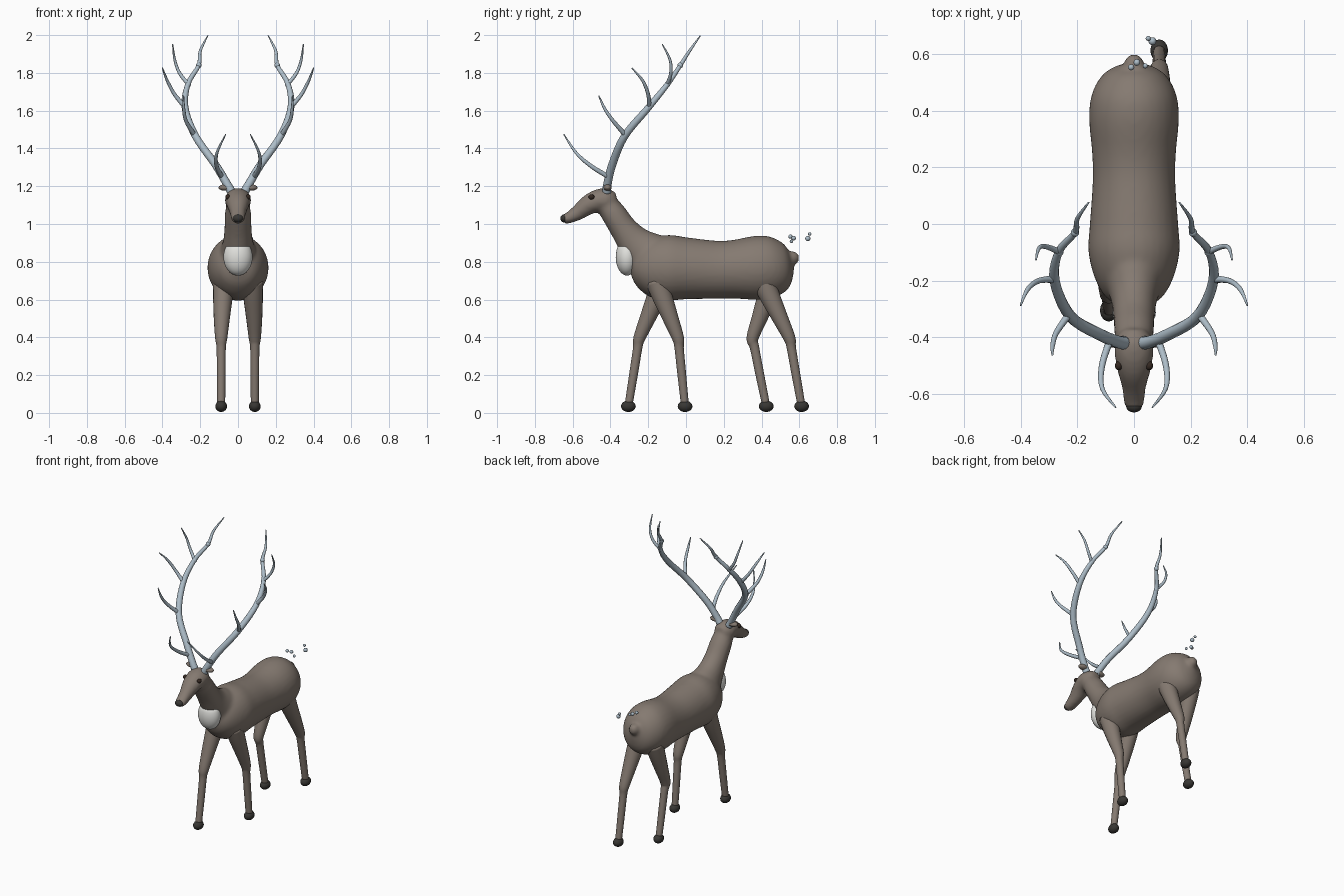
import bpy, bmesh, math
from mathutils import Vector, Matrix

if "Cube" in bpy.data.objects:
    bpy.data.objects.remove(bpy.data.objects["Cube"])


def material(name, rgb):
    m = bpy.data.materials.new(name)
    m.diffuse_color = (*rgb, 1)
    m.use_nodes = True
    m.node_tree.nodes["Principled BSDF"].inputs["Base Color"].default_value = m.diffuse_color
    return m


FUR = material("brown fur", (0.235, 0.195, 0.165))
ANTLER = material("pale blue antler", (0.42, 0.51, 0.58))
WHITE = material("white chest", (0.75, 0.75, 0.72))
DARK = material("dark hoof", (0.04, 0.038, 0.034))
EYE = material("dark brown eye", (0.035, 0.022, 0.016))


def spline(rows, steps):
    """Smooth interpolation through rows of numbers."""
    out = []
    for i in range(len(rows) - 1):
        p0, p1 = rows[max(i - 1, 0)], rows[i]
        p2, p3 = rows[i + 1], rows[min(i + 2, len(rows) - 1)]
        for s in range(steps):
            t = s / steps
            out.append([0.5 * (2 * b + (c - a) * t + (2 * a - 5 * b + 4 * c - d) * t * t
                               + (3 * b - a - 3 * c + d) * t ** 3)
                        for a, b, c, d in zip(p0, p1, p2, p3)])
    out.append(list(rows[-1]))
    return out


def loft(bm, rows, sides=16, steps=4):
    """Closed tube through rows of (x, y, z, side radius, up radius)."""
    rows = spline(rows, steps)
    pts = [Vector(r[:3]) for r in rows]
    rings = []
    for i, r in enumerate(rows):
        tan = (pts[min(i + 1, len(pts) - 1)] - pts[max(i - 1, 0)]).normalized()
        side = Vector((1, 0, 0))
        side = (side - tan * side.dot(tan)).normalized()
        up = tan.cross(side)
        ring = []
        for k in range(sides):
            a = 2 * math.pi * k / sides
            ring.append(bm.verts.new(pts[i] + side * math.cos(a) * max(r[3], 0.002)
                                     + up * math.sin(a) * max(r[4], 0.002)))
        rings.append(ring)
    for a, b in zip(rings, rings[1:]):
        for k in range(sides):
            n = (k + 1) % sides
            bm.faces.new((a[k], a[n], b[n], b[k]))
    bm.faces.new(rings[0][::-1])
    bm.faces.new(rings[-1])


def ball(bm, loc, size, seg=20):
    mat = Matrix.Translation(loc) @ Matrix.Diagonal((*size, 1))
    bmesh.ops.create_uvsphere(bm, u_segments=seg, v_segments=seg // 2 + 2, radius=1, matrix=mat)


def finish(name, bm, mat):
    bmesh.ops.recalc_face_normals(bm, faces=bm.faces)
    me = bpy.data.meshes.new(name)
    for f in bm.faces:
        f.smooth = True
    bm.to_mesh(me)
    bm.free()
    me.materials.append(mat)
    ob = bpy.data.objects.new(name, me)
    bpy.context.collection.objects.link(ob)
    return ob


def ball_object(name, loc, size, mat, seg=20):
    bm = bmesh.new()
    ball(bm, loc, size, seg)
    return finish(name, bm, mat)


# Body: torso, neck, head and tail blended into one skin
TORSO = [(-.295, .76, .025, .03), (-.268, .762, .09, .09), (-.2, .765, .135, .15),
         (-.1, .768, .161, .174), (0, .765, .156, .164), (.15, .758, .146, .154),
         (.25, .76, .148, .155), (.38, .768, .159, .17), (.47, .775, .145, .157),
         (.535, .785, .1, .112), (.567, .79, .03, .035)]
NECK = [(-.13, .79, .11, .13), (-.2, .84, .1, .122), (-.27, .9, .08, .094),
        (-.33, .975, .072, .073), (-.38, 1.05, .07, .067), (-.43, 1.12, .058, .058)]
HEAD = [(-.37, 1.125, .04, .04), (-.41, 1.125, .066, .062), (-.455, 1.125, .069, .062),
        (-.51, 1.105, .06, .054), (-.57, 1.062, .044, .042),
        (-.62, 1.033, .038, .031), (-.65, 1.022, .03, .024)]
bm = bmesh.new()
for part in (TORSO, NECK, HEAD):
    loft(bm, [(0, *row) for row in part], 32, 4)
ball(bm, (0, .565, .82), (.036, .036, .038))
body = finish("body", bm, FUR)
remesh = body.modifiers.new("blend", 'REMESH')
remesh.mode = 'VOXEL'
remesh.voxel_size = 0.011
remesh.use_smooth_shade = True
soften = body.modifiers.new("soften", 'SMOOTH')
soften.factor = 0.5
soften.iterations = 8

# Legs and hooves: side, name, y of thigh, knee and hoof
for sx, name, yt, yk, yh in ((-1, "front_left", -.155, -.247, -.305),
                             (1, "front_right", -.125, -.042, -.005),
                             (-1, "hind_left", .43, .352, .425),
                             (1, "hind_right", .445, .548, .612)):
    def at(t, a, b):
        return a + (b - a) * t
    rows = [(sx * .075, at(-.35, yt, yk), .70, .058, .062),
            (sx * .08, yt, .615, .052, .054),
            (sx * .086, at(.55, yt, yk), .495, .042, .042),
            (sx * .089, yk, .395, .032, .032),
            (sx * .089, at(.15, yk, yh), .345, .0245, .025),
            (sx * .089, at(.5, yk, yh), .215, .023, .0235),
            (sx * .089, yh, .035, .021, .021)]
    bm = bmesh.new()
    loft(bm, rows, 18, 4)
    finish(name + "_leg", bm, FUR)
    ball_object(name + "_hoof", (sx * .089, yh, .035), (.031, .039, .03), DARK)

# Chest patch with a flat top, and the small fleck on the nape
bm = bmesh.new()
ball(bm, (0, -.312, .825), (.077, .06, .098), 28)
for v in bm.verts:
    v.co.z = min(v.co.z, .887)
finish("chest_patch", bm, WHITE)
ball_object("nape_fleck", (0, -.2, .951), (.018, .008, .006), WHITE, 12)

# Face
ball_object("nose", (0, -.643, 1.03), (.028, .022, .022), DARK)
for sx, side in ((-1, "left"), (1, "right")):
    ball_object(side + "_eye", (sx * .054, -.5, 1.143), (.014, .016, .014), EYE, 14)
    ball_object(side + "_ear", (sx * .067, -.415, 1.193), (.036, .022, .017), FUR)

# Antlers: one main beam, four tines and a knuckle at each joint
BEAM = [(.035, -.42, 1.17, .024), (.06, -.415, 1.215, .022), (.12, -.39, 1.315, .021),
        (.225, -.325, 1.465, .02), (.28, -.2, 1.615, .018), (.265, -.098, 1.74, .014),
        (.208, -.03, 1.84, .011), (.2, .018, 1.915, .008), (.16, .076, 1.997, .003)]
TINES = [
    [(.085, -.41, 1.25, .013), (.113, -.5, 1.305, .011), (.112, -.58, 1.375, .008), (.065, -.647, 1.475, .003)],
    [(.23, -.32, 1.47, .013), (.275, -.385, 1.545, .01), (.287, -.43, 1.61, .008), (.288, -.462, 1.68, .003)],
    [(.28, -.195, 1.62, .013), (.335, -.2, 1.685, .01), (.375, -.23, 1.76, .008), (.4, -.287, 1.826, .003)],
    [(.263, -.098, 1.74, .011), (.31, -.08, 1.8, .009), (.335, -.085, 1.87, .007), (.346, -.126, 1.952, .003)],
]
for sx, side in ((-1, "left"), (1, "right")):
    bm = bmesh.new()
    for path in [BEAM] + TINES:
        loft(bm, [(sx * x, y, z, r, r) for x, y, z, r in path], 12, 5)
    for x, y, z, r in [t[0] for t in TINES[1:]] + [BEAM[6]]:
        ball(bm, (sx * x, y, z), (r + .004,) * 3, 12)
    finish(side + "_antler", bm, ANTLER)

# Loose beads floating behind the rump
bm = bmesh.new()
for x, y, z, r in ((-.01, .553, .933, .011), (.01, .57, .925, .012), (.04, .558, .908, .009),
                   (.05, .655, .947, .009), (.065, .645, .923, .014)):
    ball(bm, (x, y, z), (r, r, r), 12)
finish("floating_beads", bm, ANTLER)
